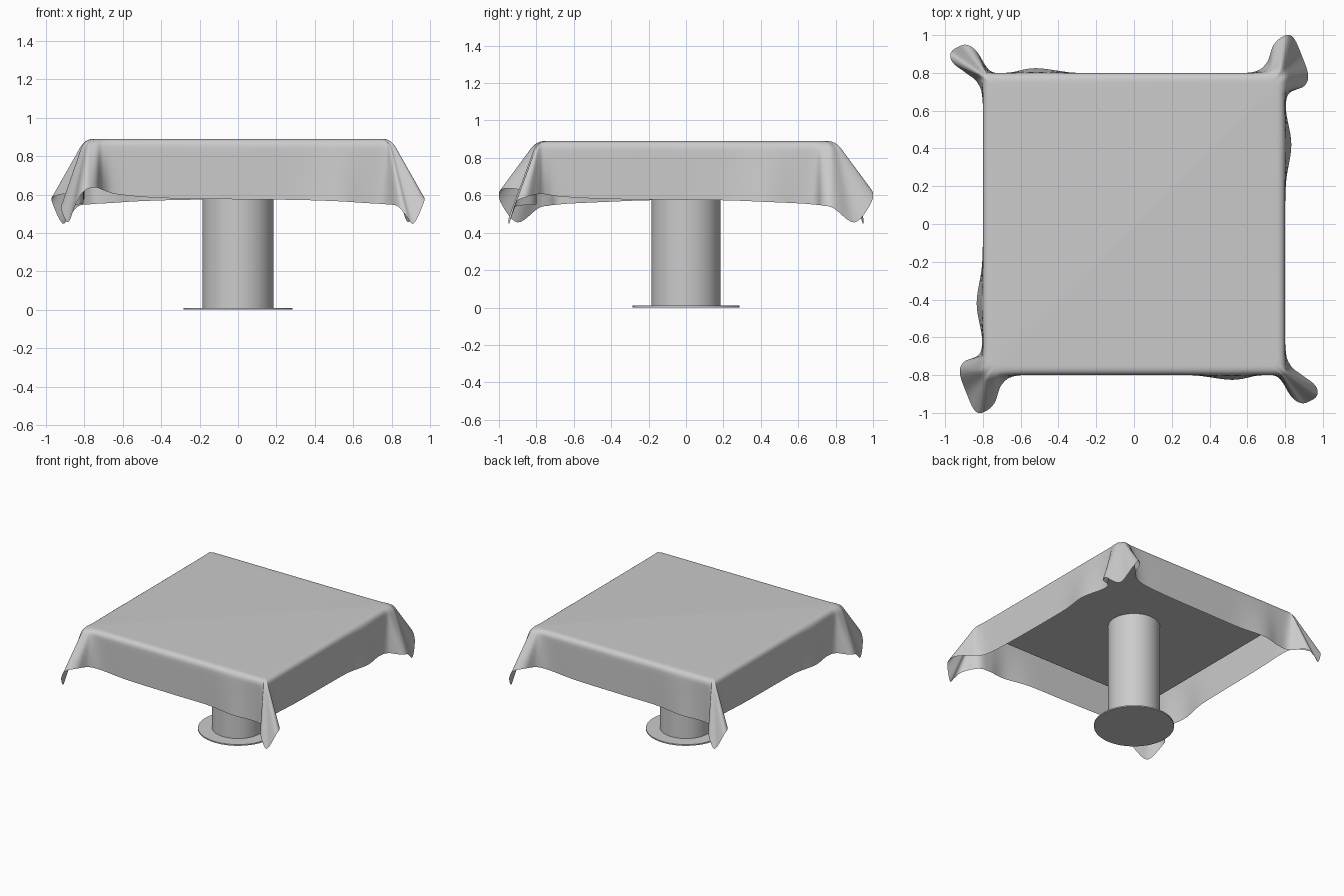
import bpy, bmesh
from mathutils import Vector

if "Cube" in bpy.data.objects:
    bpy.data.objects.remove(bpy.data.objects["Cube"])

TOP = 0.89


def finish(obj, name, angle=0.6):
    obj.name = name
    bpy.context.view_layer.objects.active = obj
    obj.select_set(True)
    bpy.ops.object.shade_smooth_by_angle(angle=angle)
    obj.select_set(False)


def cylinder(name, radius, z0, z1):
    bpy.ops.mesh.primitive_cylinder_add(vertices=48, radius=radius, depth=z1 - z0,
                                        location=(0, 0, (z0 + z1) / 2))
    finish(bpy.context.object, name)


def catmull(a, b, c, d, t):
    return 0.5 * (2 * b + (c - a) * t + (2 * a - 5 * b + 4 * c - d) * t ** 2
                  + (3 * b - a - 3 * c + d) * t ** 3)


# Pedestal and hidden table top
cylinder("base_plate", 0.285, 0.0, 0.01)
cylinder("pedestal", 0.185, 0.01, 0.83)
bpy.ops.mesh.primitive_cube_add(size=1, location=(0, 0, 0.843))
bpy.context.object.scale = (1.54, 1.54, 0.046)
bpy.context.object.name = "table_top"

# Hem of the cloth over half the outline: front right fold, right side, back right fold
half = [Vector(p) for p in (
    (0.0, -0.80, 0.575), (0.3, -0.80, 0.572), (0.52, -0.825, 0.565), (0.66, -0.802, 0.556),
    (0.76, -0.81, 0.55), (0.83, -0.91, 0.54), (0.875, -0.945, 0.49), (0.915, -0.945, 0.45),
    (0.968, -0.91, 0.56), (0.96, -0.855, 0.59), (0.89, -0.80, 0.605), (0.83, -0.75, 0.605),
    (0.802, -0.66, 0.592), (0.80, -0.4, 0.58), (0.80, 0.0, 0.575), (0.805, 0.22, 0.573),
    (0.833, 0.42, 0.565), (0.805, 0.6, 0.557), (0.82, 0.69, 0.55), (0.90, 0.73, 0.545),
    (0.922, 0.79, 0.53), (0.885, 0.90, 0.455), (0.845, 0.985, 0.55), (0.80, 0.998, 0.62),
    (0.74, 0.95, 0.637), (0.70, 0.85, 0.622), (0.62, 0.803, 0.60), (0.4, 0.80, 0.582))]
# The other half is the same outline turned half a circle
hem_points = half + [Vector((-p.x, -p.y, p.z)) for p in half]
n = len(hem_points)
hem = [catmull(*(hem_points[(i + k) % n] for k in (-1, 0, 1, 2)), s / 6)
       for i in range(n) for s in range(6)]


def drape(h):
    """Points from the flat top, over the rounded table edge, down to the hem."""
    core = Vector((max(-0.77, min(0.77, h.x)), max(-0.77, min(0.77, h.y)), 0))
    out = Vector((h.x, h.y, 0)) - core
    edge = core + out.normalized() * 0.03
    edge.z = TOP
    inner = Vector((edge.x * 0.94, edge.y * 0.94, TOP))
    turn = edge.lerp(h, 0.15)
    pts = []
    for k in range(7):
        t = k / 6
        pts.append(inner * (1 - t) ** 2 + edge * 2 * t * (1 - t) + turn * t * t)
    return pts + [turn.lerp(h, k / 8) for k in range(1, 9)]


# Tablecloth
bm = bmesh.new()
cols = [[bm.verts.new(p) for p in drape(h)] for h in hem]
for i, a in enumerate(cols):
    b = cols[(i + 1) % len(cols)]
    for k in range(len(a) - 1):
        bm.faces.new((a[k], a[k + 1], b[k + 1], b[k]))
bm.faces.new([c[0] for c in cols])
bmesh.ops.recalc_face_normals(bm, faces=bm.faces)
mesh = bpy.data.meshes.new("tablecloth")
bm.to_mesh(mesh)
bm.free()
cloth = bpy.data.objects.new("tablecloth", mesh)
bpy.context.collection.objects.link(cloth)
finish(cloth, "tablecloth", 1.2)
